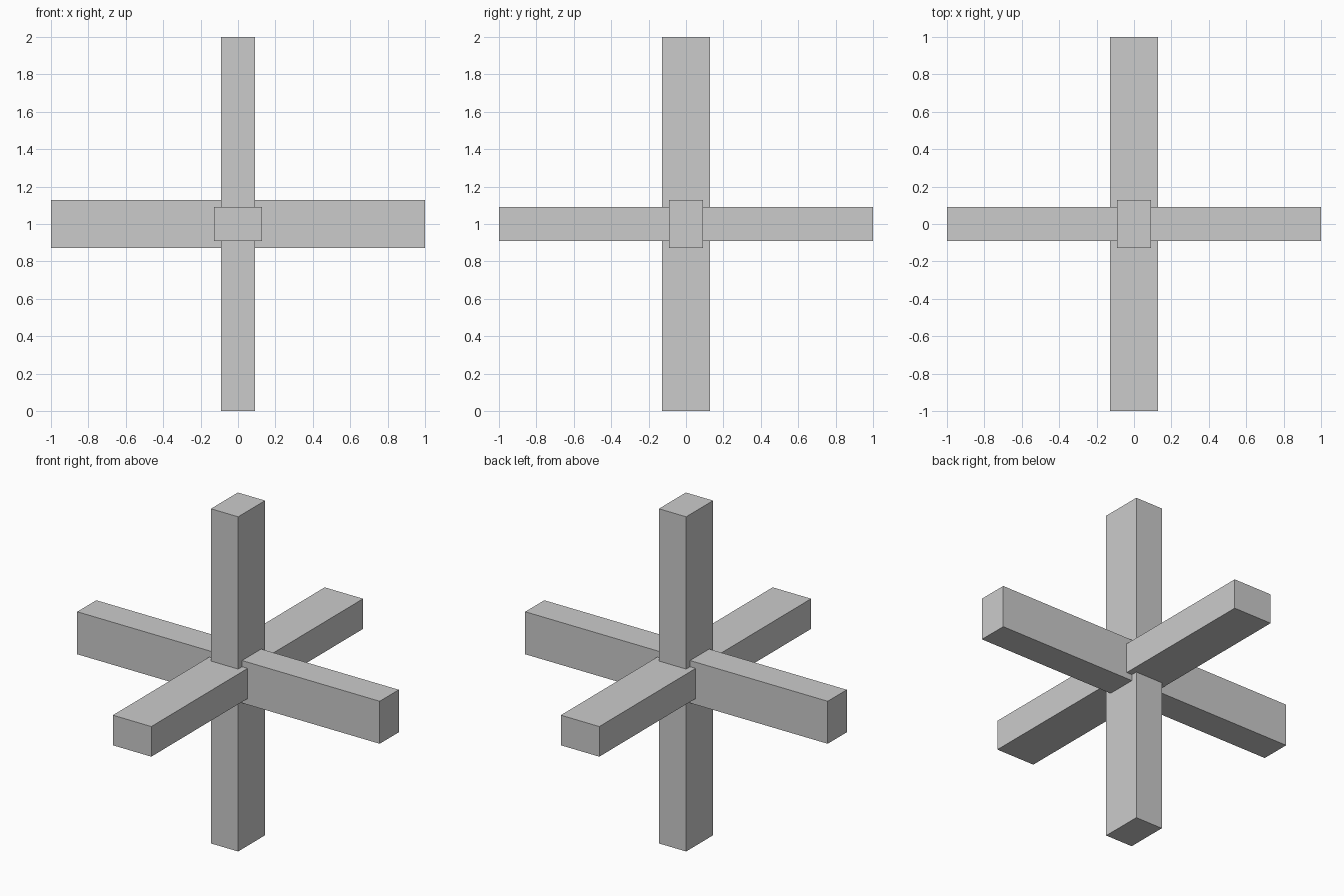
import bpy

if "Cube" in bpy.data.objects:
    bpy.data.objects.remove(bpy.data.objects["Cube"])

THIN, WIDE, LENGTH = 0.18, 0.254, 2.0


def bar(name, size):
    bpy.ops.mesh.primitive_cube_add(size=1, location=(0, 0, 1))
    obj = bpy.context.object
    obj.name = name
    obj.scale = size
    bpy.ops.object.transform_apply(location=False, rotation=False, scale=True)
    return obj


# Three identical bars crossing at the centre, each turned onto its own axis
bar("vertical_bar", (THIN, WIDE, LENGTH))
bar("side_to_side_bar", (LENGTH, THIN, WIDE))
bar("front_to_back_bar", (WIDE, LENGTH, THIN))
